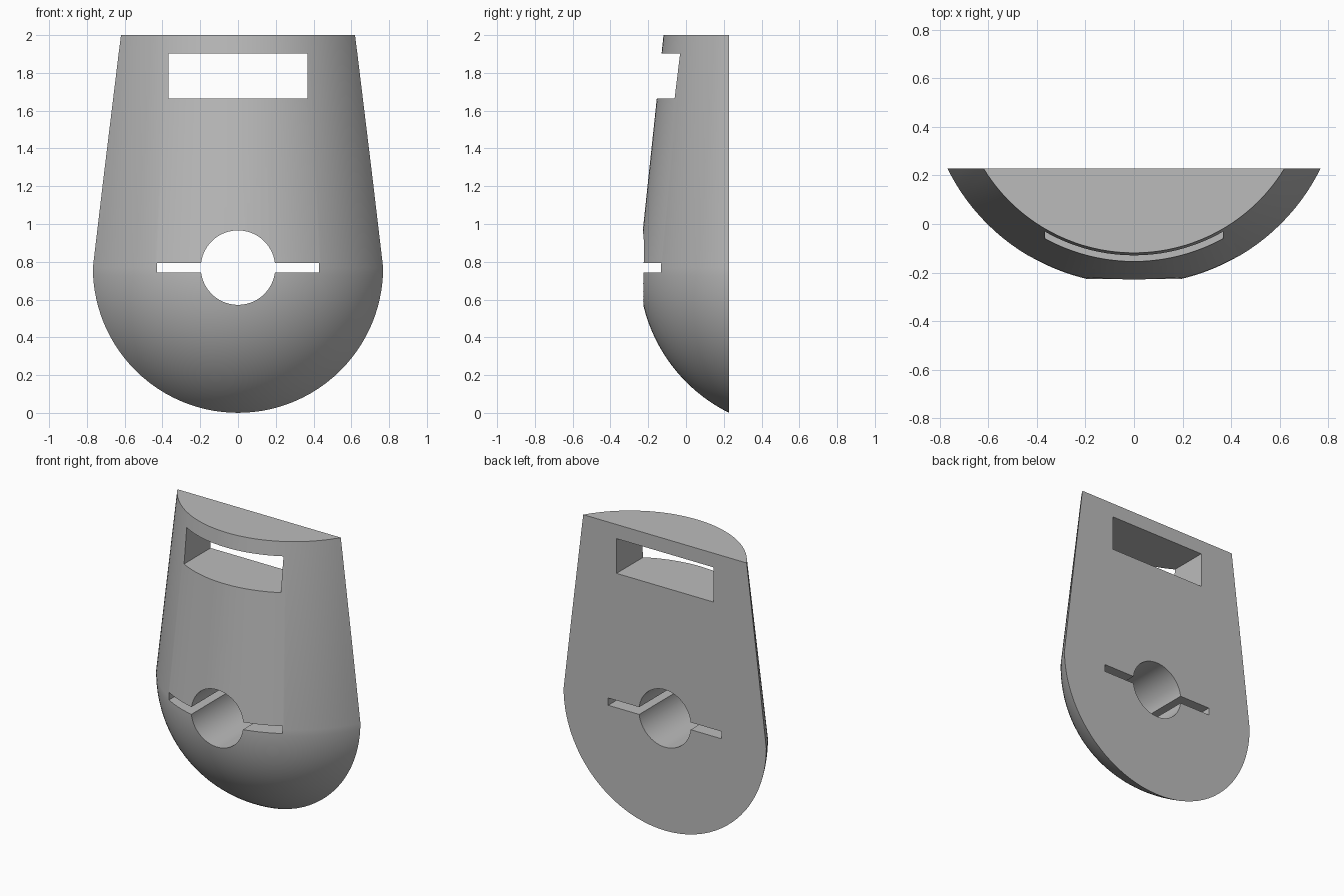
import bpy, bmesh
from math import cos, sin, pi, radians
from mathutils import Matrix, Vector

cube = bpy.data.objects.get("Cube")
if cube:
    bpy.data.objects.remove(cube)

BACK = 0.228            # flat back plane
AXIS_Y = BACK + 0.38    # axis of revolution, behind the back plane
RADIUS, TOP_RADIUS = 0.8575, 0.727
CENTRE_Z, TOP_Z = 0.769, 2.0

grey = bpy.data.materials.new("plain grey")
grey.use_nodes = True
colour = (0.5, 0.5, 0.5, 1)
grey.diffuse_color = colour
grey.node_tree.nodes["Principled BSDF"].inputs["Base Color"].default_value = colour


def make_object(name, bm):
    bmesh.ops.recalc_face_normals(bm, faces=bm.faces)
    mesh = bpy.data.meshes.new(name)
    bm.to_mesh(mesh)
    bm.free()
    mesh.materials.append(grey)
    obj = bpy.data.objects.new(name, mesh)
    bpy.context.collection.objects.link(obj)
    return obj


def box(name, half_width, z0, z1):
    bm = bmesh.new()
    bmesh.ops.create_cube(bm, size=1)
    bmesh.ops.scale(bm, vec=(2 * half_width, 2, z1 - z0), verts=bm.verts)
    bmesh.ops.translate(bm, vec=(0, 0, (z0 + z1) / 2), verts=bm.verts)
    return make_object(name, bm)


# Body: tapered shaft with a round lower end, sliced by the back plane
bm = bmesh.new()
rings = 32
profile = [(0, TOP_Z), (TOP_RADIUS, TOP_Z)]
profile += [(RADIUS * cos(a), CENTRE_Z - RADIUS * sin(a))
            for a in (i * pi / 2 / rings for i in range(rings + 1))]
verts = [bm.verts.new((r, AXIS_Y, z)) for r, z in profile]
edges = [bm.edges.new(pair) for pair in zip(verts, verts[1:])]
bmesh.ops.spin(bm, geom=verts + edges, cent=(0, AXIS_Y, 0), axis=(0, 0, 1),
               angle=2 * pi, steps=128)
bmesh.ops.remove_doubles(bm, verts=bm.verts, dist=1e-4)
cut = bmesh.ops.bisect_plane(bm, geom=bm.verts[:] + bm.edges[:] + bm.faces[:],
                             plane_co=(0, BACK, 0), plane_no=(0, 1, 0),
                             clear_outer=True)
rim = [e for e in cut["geom_cut"] if isinstance(e, bmesh.types.BMEdge)]
bmesh.ops.contextual_create(bm, geom=rim)
flat_top = [f for f in bm.faces if f.calc_center_median().z > TOP_Z - 0.001]
bmesh.ops.dissolve_faces(bm, faces=flat_top, use_verts=True)
body = make_object("body", bm)

# Cutters: strap window, round hole and narrow cross slot
bm = bmesh.new()
bmesh.ops.create_cone(bm, cap_ends=True, segments=96, radius1=0.197, radius2=0.197,
                      depth=2, matrix=Matrix.Translation(Vector((0, 0, CENTRE_Z)))
                      @ Matrix.Rotation(radians(90), 4, "X"))
cutters = [make_object("round_hole_cutter", bm),
           box("window_cutter", 0.367, 1.665, 1.903),
           box("slot_cutter", 0.43, CENTRE_Z - 0.025, CENTRE_Z + 0.025)]

bpy.ops.object.select_all(action="DESELECT")
body.select_set(True)
bpy.context.view_layer.objects.active = body
for cutter in cutters:
    cutter.hide_render = True
    mod = body.modifiers.new(cutter.name, "BOOLEAN")
    mod.operation, mod.solver, mod.object = "DIFFERENCE", "EXACT", cutter
    bpy.ops.object.modifier_apply(modifier=mod.name)
    bpy.data.objects.remove(cutter)

bpy.ops.object.shade_smooth_by_angle(angle=radians(30))
